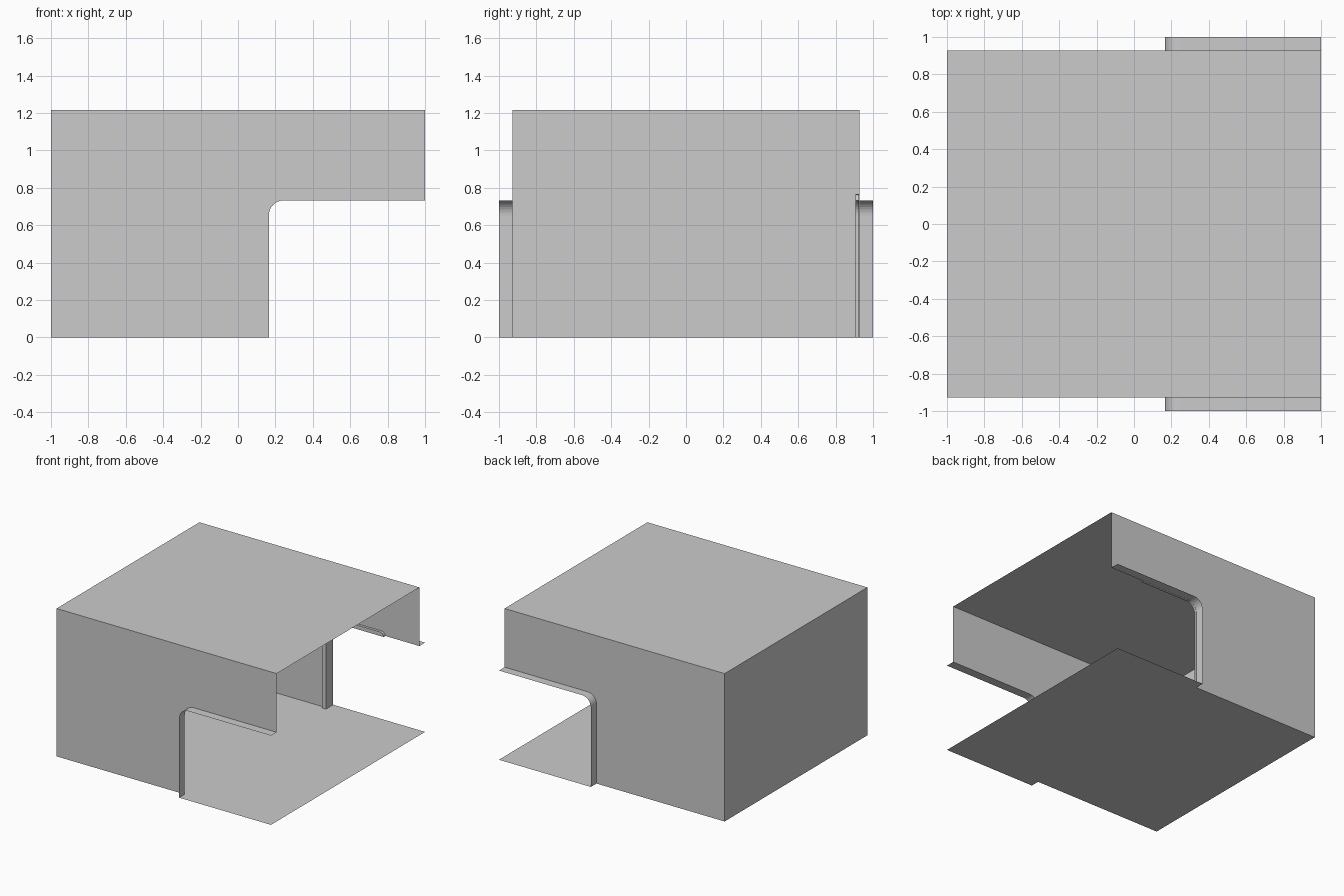
import bpy, bmesh
from math import sin, cos, pi

if "Cube" in bpy.data.objects:
    bpy.data.objects.remove(bpy.data.objects["Cube"])

W = 0.927            # half width of the body
TOP = 1.215
CX, CZ = 0.165, 0.733  # edges of the side opening
R = 0.08             # opening corner radius
T = 0.033            # inner trim thickness


def make_object(name, faces):
    bm = bmesh.new()
    for pts in faces:
        bm.faces.new([bm.verts.new(p) for p in pts])
    bmesh.ops.remove_doubles(bm, verts=bm.verts, dist=1e-5)
    bmesh.ops.recalc_face_normals(bm, faces=bm.faces)
    me = bpy.data.meshes.new(name)
    bm.to_mesh(me)
    bm.free()
    ob = bpy.data.objects.new(name, me)
    bpy.context.collection.objects.link(ob)
    return ob


def opening_path(offset, end_x):
    """Opening outline in x,z: up the post, round the corner, along the header."""
    r, n = R + offset, 8
    arc = [(CX + R - r * cos(a), CZ - R + r * sin(a))
           for a in (pi / 2 * i / n for i in range(n + 1))]
    return [(CX - offset, 0)] + arc + [(end_x, CZ + offset)]


def strip(path, y0, y1):
    return [[(a[0], y0, a[1]), (b[0], y0, b[1]), (b[0], y1, b[1]), (a[0], y1, a[1])]
            for a, b in zip(path, path[1:])]


# Roof and closed end wall
make_object("roof_and_end_wall", [
    [(-1, -W, TOP), (1, -W, TOP), (1, W, TOP), (-1, W, TOP)],
    [(-1, -W, 0), (-1, -W, TOP), (-1, W, TOP), (-1, W, 0)]])

# Floor, widened where the sides are open
make_object("floor", [[(-1, -W, 0), (CX, -W, 0), (CX, -1, 0), (1, -1, 0),
                       (1, 1, 0), (CX, 1, 0), (CX, W, 0), (-1, W, 0)]])

# Side walls and outward flanges round the openings
edge = opening_path(0, 1)
for side, s in (("front", -1), ("back", 1)):
    wall = [(-1, 0)] + edge + [(1, TOP), (-1, TOP)]
    make_object(side + "_wall", [[(x, s * W, z) for x, z in wall]])
    make_object(side + "_flange", strip(edge, s * W, s))

# Inner trim bar behind the back opening, with a rounded end
tip = [(0.65 + 0.04 * sin(a), CZ + T * cos(a)) for a in (pi / 8 * i for i in range(1, 5))]
inner = opening_path(0, 0.65)
outline = opening_path(T, 0.65) + tip + inner[::-1]
loop = outline + outline[:1]
make_object("back_inner_trim", [[(x, 0.905, z) for x, z in outline],
                                [(x, W - 0.001, z) for x, z in outline]]
            + strip(loop, 0.905, W - 0.001))
